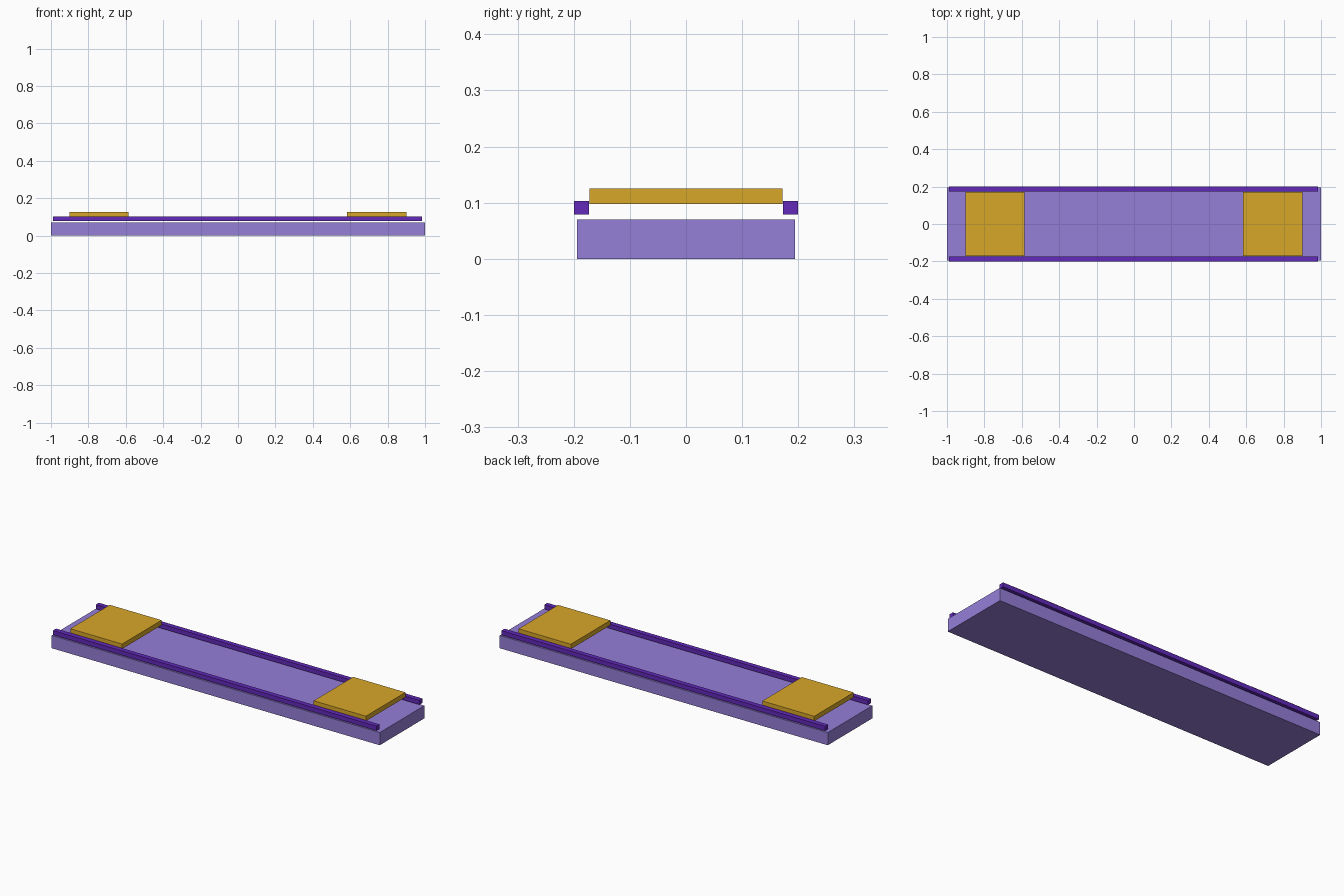
import bpy

if "Cube" in bpy.data.objects:
    bpy.data.objects.remove(bpy.data.objects["Cube"])


def material(name, rgb):
    m = bpy.data.materials.new(name)
    m.diffuse_color = (*rgb, 1)
    m.use_nodes = True
    m.node_tree.nodes["Principled BSDF"].inputs["Base Color"].default_value = m.diffuse_color
    return m


def box(name, x, y, z, mat):
    """Box from (min, max) ranges on each axis."""
    mid = [(a + b) / 2 for a, b in (x, y, z)]
    bpy.ops.mesh.primitive_cube_add(size=1, location=mid)
    ob = bpy.context.object
    ob.name = name
    ob.scale = [b - a for a, b in (x, y, z)]
    bpy.ops.object.transform_apply(location=False, rotation=False, scale=True)
    ob.data.materials.append(mat)
    return ob


lilac = material("lilac", (0.30, 0.21, 0.69))
violet = material("violet", (0.125, 0.022, 0.50))
gold = material("gold", (0.69, 0.39, 0.022))

# Main slab
box("base_slab", (-1, 1), (-0.194, 0.194), (0, 0.07), lilac)

# Side rails floating just above the slab edges
for side, y in (("front", (-0.2, -0.173)), ("back", (0.173, 0.2))):
    box(side + "_rail", (-0.988, 0.985), y, (0.079, 0.103), violet)

# End pads held between the rails
for side, x in (("left", (-0.902, -0.586)), ("right", (0.582, 0.9))):
    box(side + "_pad", x, (-0.172, 0.172), (0.098, 0.125), gold)
